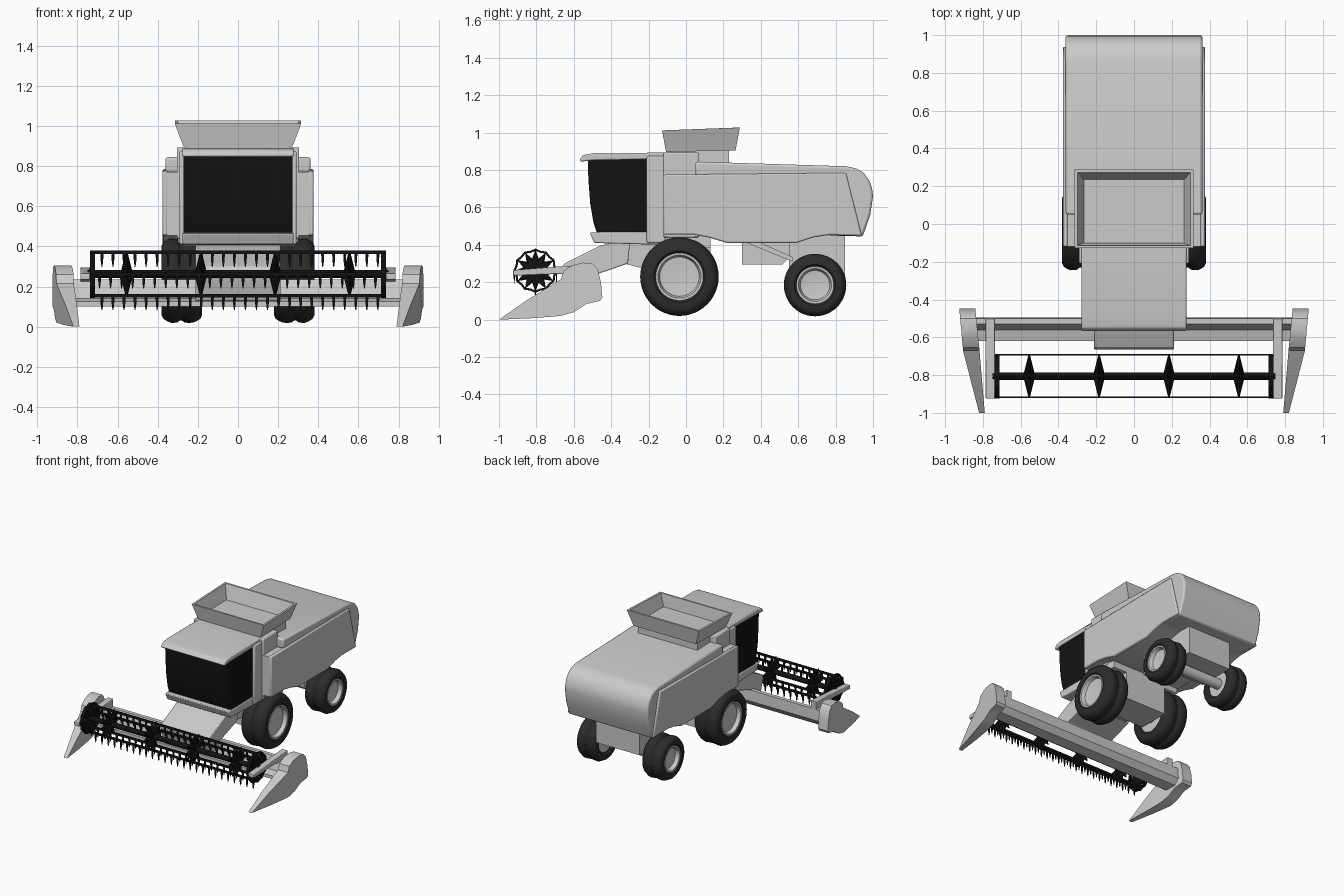
import bpy, bmesh, math
from math import sin, cos, pi


def material(name, v):
    m = bpy.data.materials.new(name)
    m.diffuse_color = (v, v, v, 1)
    return m


BLACK = material("black", 0.006)
RUBBER = material("rubber", 0.025)


def finish(name, verts, faces, mat=None, bevel=0, smooth=30):
    me = bpy.data.meshes.new(name)
    me.from_pydata(verts, [], faces)
    bm = bmesh.new()
    bm.from_mesh(me)
    bmesh.ops.recalc_face_normals(bm, faces=bm.faces)
    bm.to_mesh(me)
    bm.free()
    ob = bpy.data.objects.new(name, me)
    bpy.context.collection.objects.link(ob)
    if mat:
        me.materials.append(mat)
    if bevel:
        b = ob.modifiers.new("bevel", "BEVEL")
        b.width, b.segments, b.limit_method = bevel, 2, "ANGLE"
        b.angle_limit = math.radians(35)
    bpy.ops.object.select_all(action="DESELECT")
    ob.select_set(True)
    bpy.context.view_layer.objects.active = ob
    bpy.ops.object.shade_smooth_by_angle(angle=math.radians(smooth))
    return ob


def prism(name, pts, x0, x1, mat=None, bevel=0, warp=None):
    """Extrude a side profile of (y, z) points from x0 to x1."""
    n = len(pts)
    verts = [(x, y, z) for x in (x0, x1) for y, z in pts]
    if warp:
        verts = [warp(i // n, *v) for i, v in enumerate(verts)]
    faces = [tuple(range(n)), tuple(range(2 * n - 1, n - 1, -1))]
    faces += [(i, (i + 1) % n, n + (i + 1) % n, n + i) for i in range(n)]
    return finish(name, verts, faces, mat, bevel)


def box(name, x0, x1, y0, y1, z0, z1, mat=None, bevel=0):
    return prism(name, [(y0, z0), (y1, z0), (y1, z1), (y0, z1)], x0, x1, mat, bevel)


def lathe(name, rings, y, z, n, mat=None, closed=False, star=None):
    """Turn (x, radius) rings around an axis along x."""
    verts, faces, m = [], [], len(rings)
    for x, r in rings:
        for i in range(n):
            k = star if star and i % 2 else 1
            a = 2 * pi * i / n
            verts.append((x, y + r * k * cos(a), z + r * k * sin(a)))
    for j in range(m if closed else m - 1):
        a, b = j * n, (j + 1) % m * n
        faces += [(a + i, a + (i + 1) % n, b + (i + 1) % n, b + i) for i in range(n)]
    if not closed:
        faces += [tuple(range(n)), tuple(range((m - 1) * n, m * n))]
    return finish(name, verts, faces, mat, smooth=35)


# Main body and rear hood
belly = [(0.94, 0.45), (0.76, 0.452), (0.68, 0.44), (0.59, 0.41), (0.22, 0.41),
         (0.12, 0.44), (0.04, 0.455), (-0.12, 0.455)]
prism("body", [(-0.12, 0.77), (0.86, 0.78)] + belly, -0.355, 0.355)
hood = [(0.05, 0.77), (0.05, 0.845), (0.86, 0.82), (0.91, 0.808), (0.95, 0.785),
        (0.98, 0.745), (0.995, 0.70), (1.0, 0.66), (0.985, 0.56), (0.945, 0.445),
        (0.76, 0.45), (0.70, 0.6)]
prism("rear_hood", hood, -0.362, 0.362, bevel=0.012)

# Side panels
for s in (-1, 1):
    prism("side_panel", [(-0.12, 0.775), (0.855, 0.785)] + belly,
          s * 0.35, s * 0.376, bevel=0.008)

# Tank neck and open grain tank
box("tank_neck", -0.305, 0.305, -0.12, 0.07, 0.44, 0.893, bevel=0.006)
box("tank_base", -0.26, 0.26, -0.10, 0.23, 0.8, 0.915)


def rect(hx, y0, y1, z0, z1):
    return [(-hx, y0, z0), (hx, y0, z0), (hx, y1, z1), (-hx, y1, z1)]


tank = (rect(0.272, -0.107, 0.265, 0.897, 0.905) + rect(0.315, -0.128, 0.288, 1.012, 1.027)
        + rect(0.30, -0.115, 0.272, 1.012, 1.027) + rect(0.265, -0.10, 0.235, 0.917, 0.92))
quads = [(j * 4 + i, j * 4 + (i + 1) % 4, j * 4 + 4 + (i + 1) % 4, j * 4 + 4 + i)
         for j in range(3) for i in range(4)]
finish("grain_tank", tank, quads + [(0, 1, 2, 3), (12, 13, 14, 15)])

# Cab
prism("cab_glass", [(-0.525, 0.855), (-0.20, 0.86), (-0.20, 0.465), (-0.475, 0.46),
                    (-0.495, 0.52), (-0.512, 0.62), (-0.522, 0.75)],
      -0.272, 0.272, BLACK, 0.008)
box("cab_rear_frame", -0.292, 0.292, -0.21, -0.11, 0.41, 0.875, bevel=0.008)
prism("cab_roof", [(-0.57, 0.855), (-0.55, 0.88), (-0.49, 0.891), (-0.10, 0.893),
                   (-0.10, 0.86), (-0.50, 0.852), (-0.56, 0.845)],
      -0.277, 0.277, bevel=0.007)
prism("cab_floor", [(-0.515, 0.465), (-0.49, 0.41), (-0.12, 0.40), (-0.12, 0.47),
                    (-0.48, 0.468)], -0.277, 0.277, bevel=0.007)

# Feeder house
prism("feeder_house", [(-0.665, 0.275), (-0.65, 0.30), (-0.46, 0.395), (-0.40, 0.41),
                       (-0.30, 0.41), (-0.31, 0.30), (-0.50, 0.235), (-0.56, 0.13),
                       (-0.62, 0.13)], -0.213, 0.213, bevel=0.006)
prism("feeder_throat", [(-0.33, 0.40), (-0.10, 0.43), (-0.10, 0.24), (-0.33, 0.30)],
      -0.17, 0.17)

# Header trough
prism("header_trough", [(-0.50, 0.235), (-0.495, 0.15), (-0.53, 0.105), (-0.62, 0.10),
                        (-0.62, 0.125), (-0.56, 0.14), (-0.545, 0.19), (-0.53, 0.235)],
      -0.85, 0.85)


# Crop dividers at both ends, tapered towards the front tip
def divider_warp(side, s, y, z):
    if y > -0.67:
        t = (y + 0.67) / 0.22
        x = (0.818 + 0.022 * t, 0.905 + 0.02 * t)[side]
    else:
        t = (y + 1) / 0.33
        x = (0.79 + 0.028 * t, 0.82 + 0.085 * t)[side]
    return (s * x, y, z)


divider = [(-1.0, 0.0), (-0.85, 0.105), (-0.67, 0.215), (-0.655, 0.26), (-0.61, 0.29),
           (-0.55, 0.305), (-0.50, 0.30), (-0.472, 0.27), (-0.455, 0.20), (-0.447, 0.12),
           (-0.46, 0.10), (-0.53, 0.085), (-0.60, 0.04), (-0.67, 0.02), (-0.82, 0.008)]
for s in (-1, 1):
    prism("crop_divider", divider, s, s, warp=divider_warp)
    prism("reel_arm", [(-0.925, 0.235), (-0.925, 0.265), (-0.67, 0.285), (-0.50, 0.295),
                       (-0.50, 0.22), (-0.67, 0.245)], s * 0.737, s * 0.785, bevel=0.004)

# Reel shaft, star spiders and end wheels
RY, RZ = -0.805, 0.262
lathe("reel_shaft", [(-0.75, 0.02), (0.75, 0.02)], RY, RZ, 12, BLACK)
for x in (-0.555, -0.185, 0.185, 0.555):
    lathe("reel_spider", [(x - 0.027, 0.02), (x - 0.004, 0.112), (x + 0.004, 0.112),
                          (x + 0.027, 0.02)], RY, RZ, 24, BLACK, star=0.6)
for s in (-1, 1):
    a, b = s * 0.713, s * 0.738
    lathe("reel_end_ring", [(a, 0.118), (b, 0.118), (b, 0.106), (a, 0.106)],
          RY, RZ, 24, BLACK, True, star=0.93)
    lathe("reel_end_star", [(a, 0.11), (b, 0.11)], RY, RZ, 24, BLACK, star=0.5)

# Reel bars with hanging tines
for k in range(4):
    y, z = RY + 0.113 * cos(k * pi / 2), RZ + 0.108 * sin(k * pi / 2)
    box("reel_bar", -0.72, 0.72, y - 0.004, y + 0.004, z - 0.009, z + 0.009, BLACK)
    verts, faces = [], []
    for i in range(26):
        x = -0.69 + 0.055 * i + 0.012 * (k % 2)
        o = len(verts)
        for h, w in ((0, 0.008), (-0.045, 0.006), (-0.072, 0.002)):
            verts += [(x + w * u, y + w * 0.5 * v, z + h)
                      for u, v in ((-1, -1), (1, -1), (1, 1), (-1, 1))]
        faces += [tuple(o + q for q in f) for f in quads[:8]]
        faces += [(o, o + 1, o + 2, o + 3), (o + 8, o + 9, o + 10, o + 11)]
    finish("reel_tines", verts, faces, BLACK)


# Wheels: grooved tyre plus dished hub
def wheel(label, s, x, w, y, z, R, rim):
    h = w / 2
    half = [(h - 0.012, rim), (h, rim + 0.012), (h, R * 0.83), (h - 0.008, R * 0.91),
            (h - 0.028, R * 0.97), (h * 0.55, R), (h * 0.22, R * 0.985), (0.006, R * 0.93)]
    rings = half + [(-a, r) for a, r in reversed(half)]
    lathe(label + "_tyre", [(s * (x + a), r) for a, r in rings], y, z, 48, RUBBER, True)
    dish = [(-h + 0.02, rim), (h - 0.004, rim + 0.002), (h - 0.006, rim - 0.01),
            (h - 0.035, rim - 0.02), (h - 0.04, 0.05), (h - 0.04, 0.002)]
    lathe(label + "_hub", [(s * (x + a), r) for a, r in dish], y, z, 48)


for s in (-1, 1):
    wheel("front_wheel", s, 0.28, 0.20, -0.035, 0.23, 0.21, 0.125)
    wheel("rear_wheel", s, 0.285, 0.17, 0.69, 0.185, 0.167, 0.098)

# Chassis blocks, axles and struts underneath
box("front_chassis", -0.18, 0.18, -0.12, 0.13, 0.17, 0.46)
box("front_upper_chassis", -0.30, 0.30, -0.10, 0.13, 0.385, 0.46)
box("rear_chassis", -0.19, 0.19, 0.55, 0.85, 0.23, 0.46)
lathe("front_axle", [(-0.27, 0.05), (0.27, 0.05)], -0.035, 0.23, 16)
lathe("rear_axle", [(-0.28, 0.04), (0.28, 0.04)], 0.69, 0.185, 16)
prism("middle_chassis", [(0.30, 0.42), (0.30, 0.295), (0.515, 0.295), (0.55, 0.33),
                         (0.55, 0.42)], -0.16, 0.16)
for s in (-1, 1):
    prism("chassis_strut", [(0.30, 0.42), (0.57, 0.31), (0.57, 0.335), (0.38, 0.42)],
          s * 0.17, s * 0.20)
